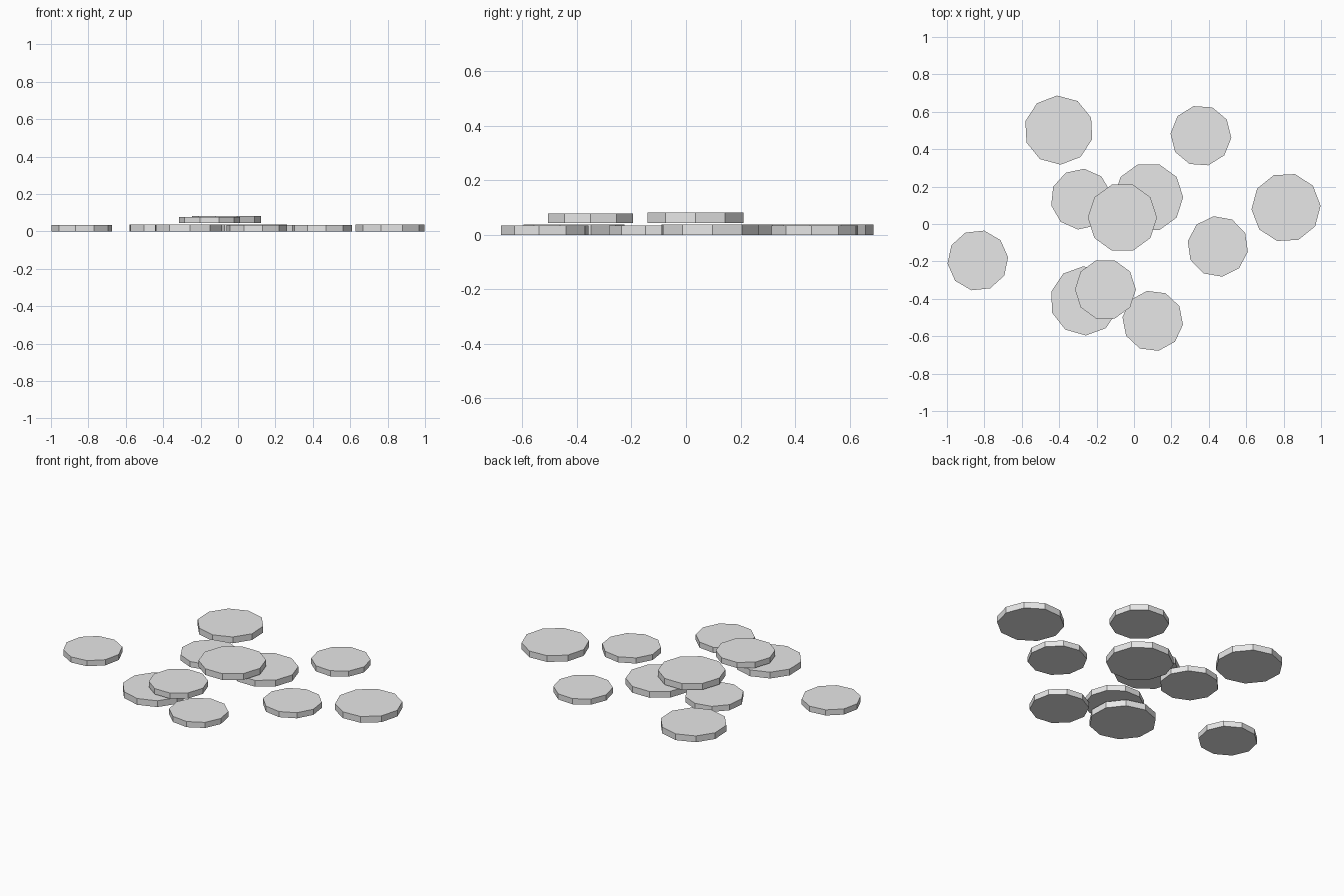
import bpy
from math import radians

cube = bpy.data.objects.get("Cube")
if cube:
    bpy.data.objects.remove(cube, do_unlink=True)

# Single plain grey
grey = bpy.data.materials.new("light_grey")
grey.use_nodes = True
grey.diffuse_color = (0.8, 0.8, 0.8, 1)
grey.node_tree.nodes["Principled BSDF"].inputs["Base Color"].default_value = (0.8, 0.8, 0.8, 1)

SIDES = 10
LARGE = (0.185, 0.038)   # radius, thickness
SMALL = (0.163, 0.034)
STACKED = 0.044          # underside of coins resting on others


def coin(name, size, x, y, turn=0, base=0):
    """Flat ten-sided disc with a corner pointing at the turn angle from +x."""
    radius, thick = size
    bpy.ops.mesh.primitive_cylinder_add(
        vertices=SIDES, radius=radius, depth=thick,
        location=(x, y, base + thick / 2), rotation=(0, 0, radians(turn - 90)))
    ob = bpy.context.object
    ob.name = ob.data.name = name
    ob.data.materials.append(grey)


# Large coins
coin("large_coin_back_right", LARGE, -0.402, 0.502, 21)
coin("large_coin_center", LARGE, 0.078, 0.143, 0)
coin("large_coin_left", LARGE, 0.813, 0.088, 3)
coin("large_coin_front", LARGE, -0.264, -0.411, 20)
coin("large_coin_stacked", LARGE, -0.062, 0.034, 0, STACKED)

# Small coins
coin("small_coin_back_left", SMALL, 0.358, 0.472, 32)
coin("small_coin_center", SMALL, -0.283, 0.133, 12)
coin("small_coin_left", SMALL, 0.448, -0.12, 26)
coin("small_coin_right", SMALL, -0.835, -0.195, 6)
coin("small_coin_front", SMALL, 0.1, -0.518, 29)
coin("small_coin_stacked", SMALL, -0.153, -0.35, 0, STACKED)
